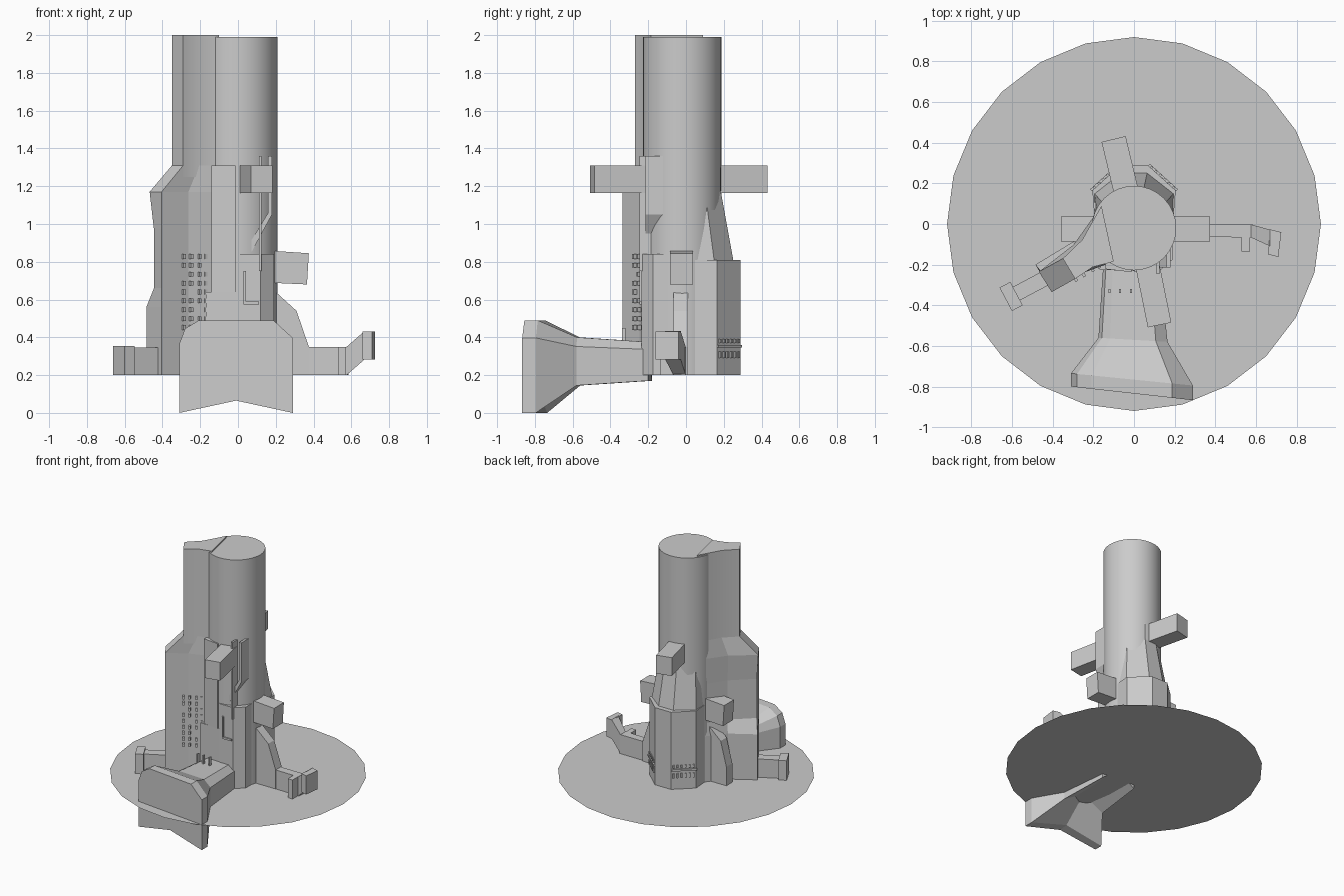
import bpy, bmesh, math
from mathutils import Vector

if "Cube" in bpy.data.objects:
    bpy.data.objects.remove(bpy.data.objects["Cube"])


def loft(name, rings, smooth=False):
    """Skin a closed solid through rings holding equal numbers of points."""
    bm = bmesh.new()
    vs = [[bm.verts.new(p) for p in r] for r in rings]
    n = len(rings[0])
    for a, b in zip(vs, vs[1:]):
        for i in range(n):
            j = (i + 1) % n
            bm.faces.new((a[i], a[j], b[j], b[i]))
    bm.faces.new(vs[0][::-1])
    bm.faces.new(vs[-1])
    bmesh.ops.recalc_face_normals(bm, faces=bm.faces)
    me = bpy.data.meshes.new(name)
    bm.to_mesh(me)
    bm.free()
    ob = bpy.data.objects.new(name, me)
    bpy.context.collection.objects.link(ob)
    if smooth:
        bpy.ops.object.select_all(action='DESELECT')
        ob.select_set(True)
        bpy.context.view_layer.objects.active = ob
        bpy.ops.object.shade_smooth_by_angle(angle=math.radians(35))
    return ob


def prism(name, pts, z0, z1):
    return loft(name, [[(x, y, z) for x, y in pts] for z in (z0, z1)])


def fin(name, pts, y0, y1):
    return loft(name, [[(x, y, z) for x, z in pts] for y in (y0, y1)])


def radial_box(name, origin, angle, r0, r1, width, z0, z1, shift=0.0):
    """Box running outwards from origin at a given heading."""
    o = Vector(origin)
    d = Vector((math.cos(math.radians(angle)), math.sin(math.radians(angle))))
    s = Vector((-d.y, d.x))
    pts = [o + d * r + s * (shift + k * width / 2)
           for r, k in ((r0, -1), (r1, -1), (r1, 1), (r0, 1))]
    return prism(name, [tuple(p) for p in pts], z0, z1)


def circle(r, z, n, cy=0.0):
    return [(r * math.cos(2 * math.pi * i / n), cy + r * math.sin(2 * math.pi * i / n), z)
            for i in range(n)]


# flat ground disc
bm = bmesh.new()
bm.faces.new([bm.verts.new(p) for p in circle(0.92, 0.2, 24)])
me = bpy.data.meshes.new("ground_disc")
bm.to_mesh(me)
bm.free()
bpy.context.collection.objects.link(bpy.data.objects.new("ground_disc", me))

# round main tower
loft("tower", [circle(0.208, z, 32, -0.02) for z in (0.2, 1.99)], True)


# tall wing on the front left, wider below the sloped shoulder
def wing_ring(z, back, front):
    b, f = Vector(back), Vector(front)
    root_b, root_f = Vector((-0.16, 0.09)), Vector((-0.10, -0.185))
    mid_b = b.lerp(Vector((-0.205, -0.03)), 0.65)
    mid_f = f.lerp(root_f, 0.5) + Vector((-0.01, 0.015))
    return [(p.x, p.y, z) for p in (root_b, mid_b, b, f, mid_f, root_f)]


loft("upper_wing", [wing_ring(z, (-0.35, -0.17), (-0.29, -0.27)) for z in (1.25, 2.0)], True)
loft("lower_wing", [wing_ring(z, b, f) for z, b, f in (
    (0.2, (-0.485, -0.20), (-0.405, -0.335)),
    (0.56, (-0.485, -0.20), (-0.405, -0.335)),
    (0.66, (-0.445, -0.25), (-0.405, -0.335)),
    (0.97, (-0.445, -0.25), (-0.405, -0.335)),
    (1.17, (-0.468, -0.235), (-0.405, -0.335)),
    (1.31, (-0.35, -0.17), (-0.29, -0.27)))])

# rows of small windows on the wing front face
C = (0, -0.035)
for c, r in enumerate((0.23, 0.265, 0.315, 0.36)):
    for k in range(9):
        if (c * 3 + k * 2) % 7:
            z = 0.44 + k * 0.047
            radial_box("window", C, 210, r, r + 0.014, 0.03, z, z + 0.024, 0.058)

# faceted buttress at the back
def mirrored(half):
    return half + [(-x, y) for x, y in reversed(half)]


base = mirrored([(0.19, -0.02), (0.205, 0.165), (0.07, 0.288)])
ledge = mirrored([(0.19, -0.02), (0.195, 0.15), (0.065, 0.252)])
top = mirrored([(0.17, -0.02), (0.15, 0.10), (0.05, 0.183)])
prism("back_base", base, 0.2, 0.81)
loft("back_buttress", [[(x, y, z) for x, y in p] for p, z in ((ledge, 0.8), (top, 1.18), (top, 1.3))])

# studs and sill along the diagonal back faces
for side in (1, -1):
    for i in range(6):
        t = 0.1 + i * 0.16
        x, y = side * (0.205 - 0.135 * t), 0.165 + 0.123 * t
        for z, h in ((0.37, 0.02), (0.29, 0.035)):
            radial_box("stud", (x, y), 48 if side > 0 else 132, -0.02, 0.01, 0.012, z, z + h)
    a, b = (side * 0.208, 0.163), (side * 0.07, 0.288)
    prism("sill", [a, b, (b[0] + side * .008, b[1] + .008), (a[0] + side * .008, a[1] + .008)],
          0.345, 0.36)

# front base, recessed panel and stepped plates
prism("front_base", [(0.19, 0), (0.19, -0.175), (0.12, -0.235), (0.0, -0.235), (0.0, 0)], 0.2, 0.84)
prism("front_plinth", [(0.02, 0), (0.02, -0.232), (-0.17, -0.225), (-0.17, 0)], 0.2, 0.64)
prism("front_panel", [(-0.012, -0.1), (-0.012, -0.237), (-0.14, -0.222), (-0.14, -0.1)], 0.64, 1.31)
fin("outlet_strip", [(0.03, 0.75), (0.03, 0.575), (0.11, 0.575), (0.11, 0.59), (0.042, 0.59), (0.042, 0.75)],
    -0.245, -0.2)

# tall kinked rails beside the front box
fin("kinked_rail", [(0.16, 1.36), (0.18, 1.36), (0.18, 1.05), (0.06, 0.83), (0.02, 0.83), (0.16, 1.06)],
    -0.215, -0.12)
fin("straight_rail", [(0.11, 0.75), (0.125, 0.75), (0.125, 1.36), (0.11, 1.36)], -0.245, -0.15)

# projecting boxes on all four sides
radial_box("front_box", (0.045, -0.1), 281.5, 0, 0.405, 0.118, 1.165, 1.31)
radial_box("back_box", (0, 0.0), 103.5, 0.1, 0.43, 0.122, 1.165, 1.31)
for side, end in ((1, 0.375), (-1, 0.36)):
    loft("side_box", [[(side * x0, -0.085, z0), (side * x0, 0.038, z0), (side * x1, 0.038, z1),
                       (side * x1, -0.085, z1)]
                      for x0, z0, x1, z1 in ((0.15, 0.69, 0.15, 0.86), (end - 0.01, 0.68, end, 0.845))])
    # sloping fins under the side boxes
    fin("side_fin", [(side * x, z) for x, z in (
        (0.1, 0.2), (end, 0.2), (end, 0.35), (0.31, 0.54), (0.2, 0.64), (0.1, 0.64))], -0.065, 0.01)

# right arm with knob and raised end
prism("right_arm", [(0.3, 0.0), (0.3, -0.062), (0.58, -0.067), (0.585, -0.002)], 0.2, 0.35)
prism("right_arm_knob", [(0.53, -0.03), (0.53, -0.135), (0.572, -0.135), (0.572, -0.03)], 0.2, 0.35)
loft("right_arm_rise", [[(x, y0, z), (x, y1, z), (x, y1, z + 0.15), (x, y0, z + 0.15)]
                        for x, y0, y1, z in ((0.575, -0.066, -0.002, 0.2), (0.67, -0.11, -0.028, 0.283))])
prism("right_arm_end", [(0.67, -0.027), (0.66, -0.15), (0.71, -0.162), (0.725, -0.04)], 0.283, 0.43)

# left arm with T-shaped end
radial_box("left_arm", C, 208, 0.42, 0.67, 0.075, 0.2, 0.345)
radial_box("left_arm_end", C, 208, 0.655, 0.715, 0.13, 0.2, 0.355)


# large flared duct at the front, arched underneath
def duct_ring(left, right, zb, zt, notch):
    l, r = Vector(left), Vector(right)
    shape = ((0, 0), (0, 0.75), (0.05, 0.91), (0.17, 1), (0.83, 1), (1, 0.81), (1, 0))
    ring = [(*l.lerp(r, u), zb + (zt - zb) * h) for u, h in shape]
    return ring + [(*l.lerp(r, 0.5), notch)]


loft("front_duct", [duct_ring(*a) for a in (
    ((-0.15, -0.18), (0.125, -0.20), 0.17, 0.375, 0.27),
    ((-0.175, -0.56), (0.165, -0.58), 0.145, 0.40, 0.24),
    ((-0.31, -0.735), (0.29, -0.795), 0.0, 0.49, 0.075),
    ((-0.31, -0.80), (0.29, -0.867), 0.0, 0.49, 0.065))])

# small posts on the duct roof
for x in (-0.12, -0.07, -0.015):
    radial_box("roof_post", (x, -0.33), 270, -0.01, 0.01, 0.01, 0.36, 0.45)
